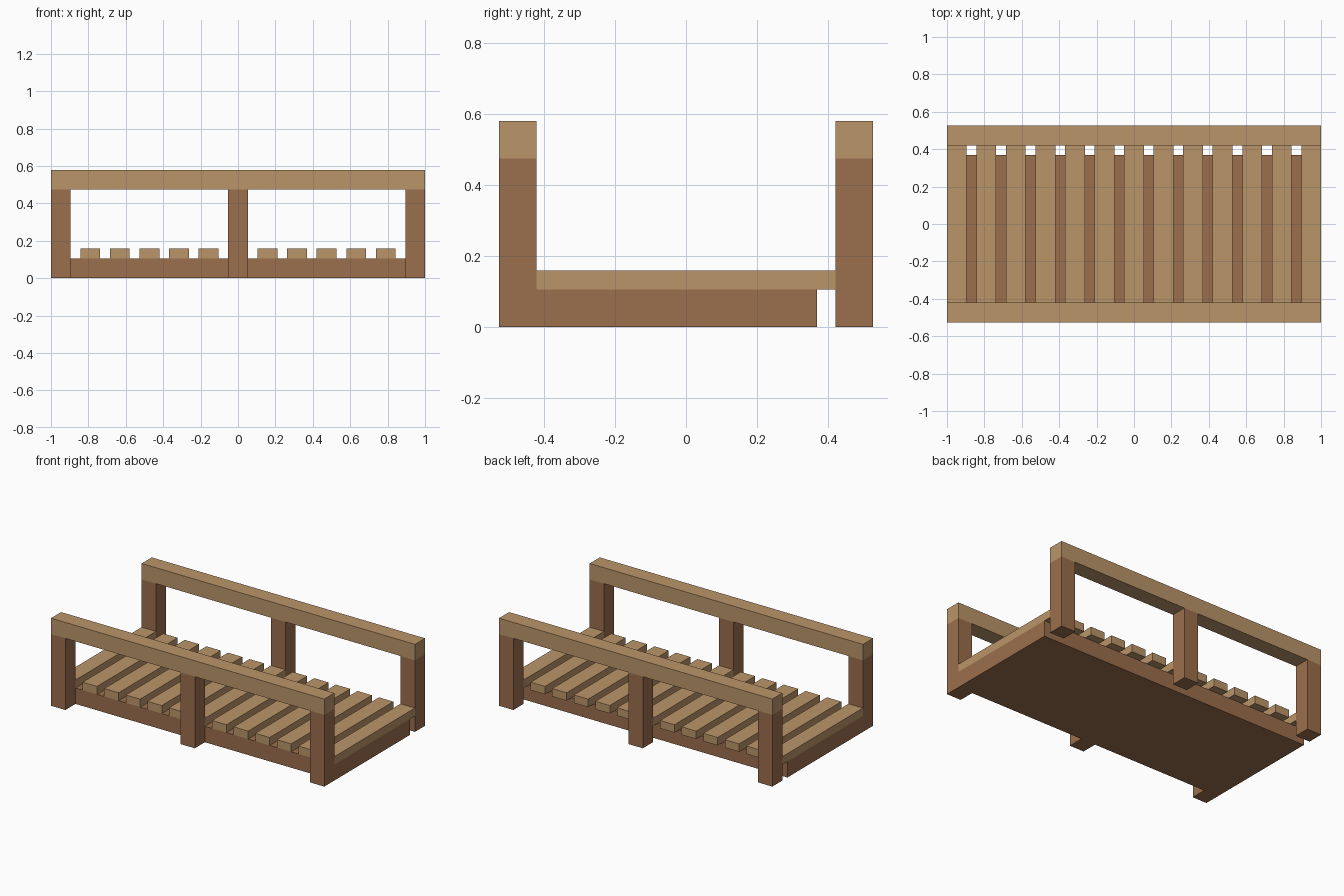
import bpy

cube = bpy.data.objects.get("Cube")
if cube:
    bpy.data.objects.remove(cube, do_unlink=True)


def material(name, rgb):
    m = bpy.data.materials.new(name)
    m.use_nodes = True
    m.diffuse_color = (*rgb, 1)
    bsdf = next(n for n in m.node_tree.nodes if n.type == 'BSDF_PRINCIPLED')
    bsdf.inputs["Base Color"].default_value = (*rgb, 1)
    return m


LIGHT = material("light wood", (0.497, 0.301, 0.144))
DARK = material("dark wood", (0.328, 0.156, 0.074))


def box(name, x, y, z, mat):
    """Box from (min, max) ranges along each axis."""
    ranges = (x, y, z)
    bpy.ops.mesh.primitive_cube_add(size=1, location=[(a + b) / 2 for a, b in ranges])
    ob = bpy.context.object
    ob.name = name
    ob.scale = [b - a for a, b in ranges]
    bpy.ops.object.transform_apply(location=False, rotation=False, scale=True)
    ob.data.materials.append(mat)
    return ob


BEAM = 0.1053      # beam and post thickness
OUT = 0.5263       # outer depth
INNER = OUT - BEAM
RAIL_Z = 0.4737    # underside of the rails
SLATS = 13

# Solid base, stopping short of the back posts
box("base", (-1, 1), (-INNER, 0.3684), (0, BEAM), DARK)

# Slats laid across the base
for i in range(SLATS):
    x = -1 + i * (2 - BEAM) / (SLATS - 1)
    box(f"slat_{i + 1}", (x, x + BEAM), (-INNER, INNER), (BEAM, 0.158), LIGHT)

# Three posts and a top rail on each long side
for side, y in (("front", (-OUT, -INNER)), ("back", (INNER, OUT))):
    for place, x in (("right", -1 + BEAM / 2), ("middle", 0), ("left", 1 - BEAM / 2)):
        box(f"{side}_{place}_post", (x - BEAM / 2, x + BEAM / 2), y, (0, RAIL_Z), DARK)
    box(f"{side}_rail", (-1, 1), y, (RAIL_Z, RAIL_Z + BEAM), LIGHT)
